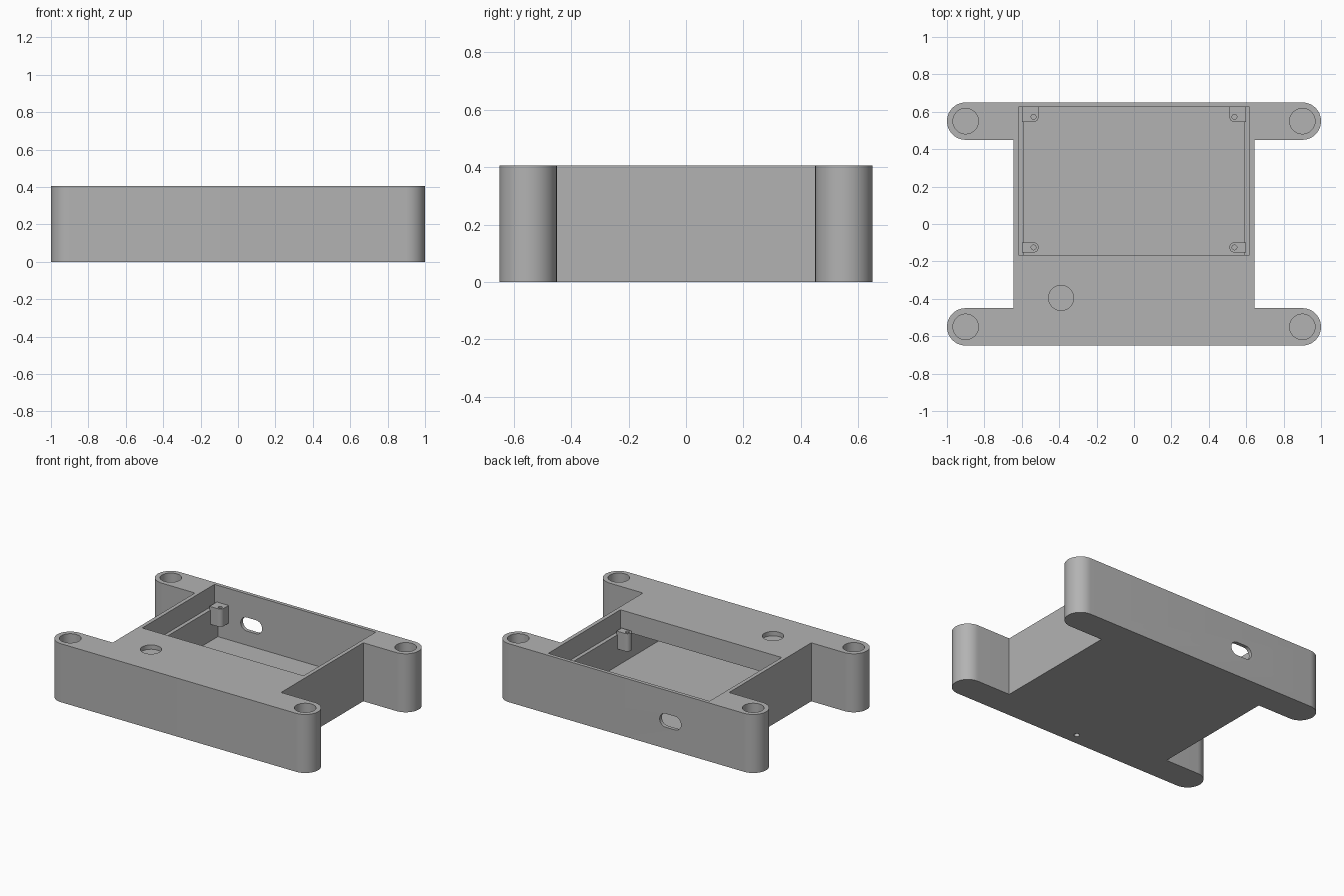
import bpy, bmesh, math

if "Cube" in bpy.data.objects:
    bpy.data.objects.remove(bpy.data.objects["Cube"], do_unlink=True)

HEIGHT = 0.405
LEDGE = 0.265
FLOOR = 0.05

grey = bpy.data.materials.new("plain grey")
grey.use_nodes = True
grey.diffuse_color = (0.45, 0.45, 0.45, 1)
grey.node_tree.nodes["Principled BSDF"].inputs["Base Color"].default_value = (0.45, 0.45, 0.45, 1)


def prism(name, outline, z0, z1):
    """Extrude a flat outline from z0 up to z1."""
    bm = bmesh.new()
    base = bm.faces.new([bm.verts.new((x, y, z0)) for x, y in outline])
    top = bmesh.ops.extrude_face_region(bm, geom=[base])["geom"]
    verts = [v for v in top if isinstance(v, bmesh.types.BMVert)]
    bmesh.ops.translate(bm, verts=verts, vec=(0, 0, z1 - z0))
    bmesh.ops.recalc_face_normals(bm, faces=bm.faces[:])
    mesh = bpy.data.meshes.new(name)
    bm.to_mesh(mesh)
    bm.free()
    mesh.materials.append(grey)
    obj = bpy.data.objects.new(name, mesh)
    bpy.context.collection.objects.link(obj)
    return obj


def arc(cx, cy, r, start, end, steps=24):
    angles = [math.radians(start + (end - start) * i / steps) for i in range(steps + 1)]
    return [(cx + r * math.cos(a), cy + r * math.sin(a)) for a in angles]


def circle(cx, cy, r):
    return arc(cx, cy, r, 0, 360, 48)[:-1]


def rect(x0, x1, y0, y1):
    return [(x0, y0), (x1, y0), (x1, y1), (x0, y1)]


def cut(obj, cutter):
    """Subtract the cutter, bake the result and remove the cutter."""
    cutter.hide_render = True
    mod = obj.modifiers.new("cut", 'BOOLEAN')
    mod.operation = 'DIFFERENCE'
    mod.solver = 'EXACT'
    mod.object = cutter
    graph = bpy.context.evaluated_depsgraph_get()
    mesh = bpy.data.meshes.new_from_object(obj.evaluated_get(graph))
    obj.modifiers.clear()
    obj.data = mesh
    bpy.data.objects.remove(cutter, do_unlink=True)


def smooth(obj):
    bpy.ops.object.select_all(action='DESELECT')
    obj.select_set(True)
    bpy.context.view_layer.objects.active = obj
    bpy.ops.object.shade_smooth_by_angle(angle=math.radians(30))


# H-shaped body with rounded arm ends
outline = (arc(0.9, -0.55, 0.1, -90, 90) + [(0.645, -0.45), (0.645, 0.45)]
           + arc(0.9, 0.55, 0.1, -90, 90) + arc(-0.9, 0.55, 0.1, 90, 270)
           + [(-0.645, 0.45), (-0.645, -0.45)] + arc(-0.9, -0.55, 0.1, 90, 270))
body = prism("enclosure_body", outline, 0, HEIGHT)

# Inner cavity reaching under the front deck, then the lid opening
cut(body, prism("cavity_cutter", rect(-0.592, 0.592, -0.62, 0.625), FLOOR, LEDGE))
cut(body, prism("lid_cutter", rect(-0.618, 0.618, -0.165, 0.625), LEDGE, 0.5))

# Blind holes in the arm ends
for x in (-0.9, 0.9):
    for y in (-0.55, 0.55):
        cut(body, prism("arm_hole_cutter", circle(x, y, 0.068), 0.1, 0.5))

# Shallow round recess in the deck and small hole in the floor
cut(body, prism("recess_cutter", circle(-0.39, -0.395, 0.067), HEIGHT - 0.03, 0.5))
cut(body, prism("floor_hole_cutter", circle(-0.01, -0.57, 0.018), -0.1, 0.1))

# Rounded slot through the back wall
slot = arc(0.035, 0, 0.047, -90, 90) + arc(-0.035, 0, 0.047, 90, 270)
slot_cutter = prism("slot_cutter", slot, -0.1, 0.1)
slot_cutter.rotation_euler.x = math.pi / 2
slot_cutter.location = (-0.335, 0.65, 0.195)
cut(body, slot_cutter)
smooth(body)

# Screw bosses hanging from the side walls, the back pair also joins the back wall
for side, label in ((1, "left"), (-1, "right")):
    front = [(0.6, -0.152)] + [(0.537, -0.152)] + arc(0.537, -0.125, 0.027, 270, 90, 16)[1:] + [(0.6, -0.098)]
    back = [(0.6, 0.63), (0.51, 0.63)] + arc(0.537, 0.573, 0.027, 180, 270, 8) + [(0.6, 0.546)]
    for place, shape, y in (("front", front, -0.125), ("back", back, 0.573)):
        boss = prism(f"{place}_{label}_screw_boss", [(side * px, py) for px, py in shape], 0.165, 0.288)
        cut(boss, prism("screw_cutter", circle(side * 0.537, y, 0.013), 0.19, 0.4))
        smooth(boss)
